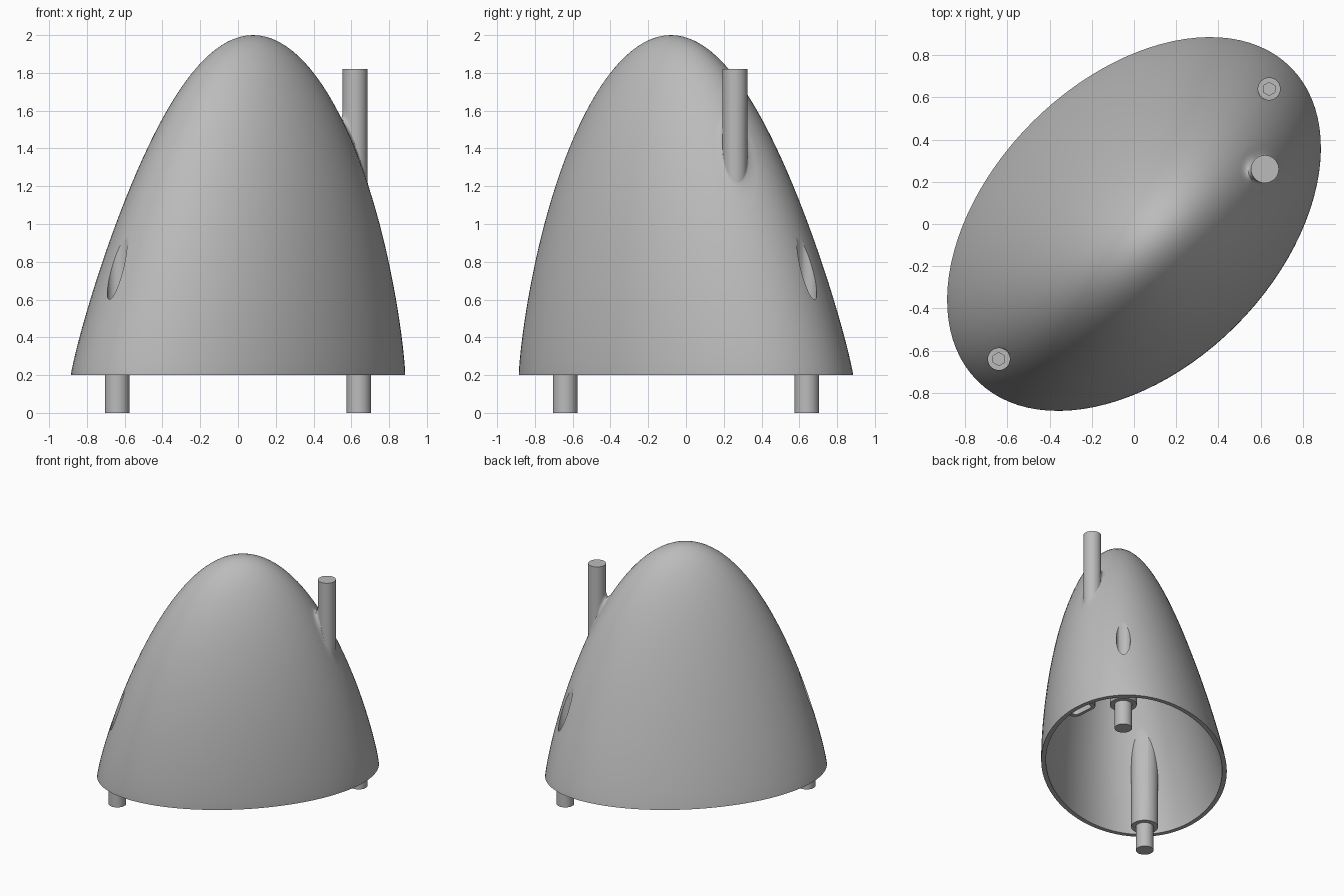
import bpy, bmesh, math
from mathutils import Vector

if "Cube" in bpy.data.objects:
    bpy.data.objects.remove(bpy.data.objects["Cube"])

GREY = (0.5, 0.5, 0.5, 1)
grey = bpy.data.materials.new("plain grey")
grey.use_nodes = True
grey.diffuse_color = GREY
grey.node_tree.nodes["Principled BSDF"].inputs["Base Color"].default_value = GREY

# Dome dimensions: long and short half axes, base height, rise, apex lean
LONG, SHORT, BASE, RISE, LEAN, POWER = 1.05, 0.682, 0.2, 1.8, 0.113, 1.2
R = math.sqrt(0.5)
FOOT = 0.64
TUBE = Vector((0.62, 0.26))


def turned(u, w, z):
    """Point from the dome's own diagonal axes to x, y, z."""
    return ((u + w) * R, (u - w) * R, z)


def finish(name, bm):
    bmesh.ops.recalc_face_normals(bm, faces=bm.faces)
    mesh = bpy.data.meshes.new(name)
    bm.to_mesh(mesh)
    bm.free()
    mesh.materials.append(grey)
    ob = bpy.data.objects.new(name, mesh)
    bpy.context.collection.objects.link(ob)
    return ob


def skin(bm, rows):
    for low, high in zip(rows, rows[1:]):
        for i in range(len(low)):
            j = (i + 1) % len(low)
            bm.faces.new((low[i], low[j], high[j], high[i]))


def dome(name, inset, drop, segments=96, rings=40):
    """Closed solid: leaning elliptical dome; drop pushes its floor lower."""
    bm = bmesh.new()
    rows = []
    levels = [k / rings * math.pi / 2 for k in range(rings)]
    for phi in ([None] if drop else []) + levels:
        z_shift = -drop if phi is None else 0
        phi = phi or 0
        t = (math.sin(phi) ** 2) ** (1 / POWER)
        lean, scale = LEAN * math.sin(t * math.pi / 2), math.cos(phi)
        row = []
        for i in range(segments):
            a = i / segments * math.tau
            row.append(bm.verts.new(turned(
                (LONG - inset) * scale * math.cos(a),
                lean + (SHORT - inset) * scale * math.sin(a),
                BASE + z_shift + (RISE - inset) * t)))
        rows.append(row)
    skin(bm, rows)
    bm.faces.new(rows[0])
    tip = bm.verts.new(turned(0, LEAN, BASE + RISE - inset))
    for i in range(segments):
        bm.faces.new((rows[-1][i], rows[-1][(i + 1) % segments], tip))
    return finish(name, bm)


def surface_z(x, y):
    """Height of the outer dome above a point on the ground."""
    u, w = (x + y) * R, (x - y) * R
    low, high = 0.0, 1.0
    for _ in range(30):
        t = (low + high) / 2
        off = w - LEAN * math.sin(t * math.pi / 2)
        if (u / LONG) ** 2 + (off / SHORT) ** 2 < 1 - t ** POWER:
            low = t
        else:
            high = t
    return BASE + RISE * low


def cylinder(name, x, y, radius, z0, z1, sides=40):
    bm = bmesh.new()
    bmesh.ops.create_cone(bm, cap_ends=True, segments=sides, radius1=radius,
                          radius2=radius, depth=z1 - z0)
    bmesh.ops.translate(bm, vec=(x, y, (z0 + z1) / 2), verts=bm.verts)
    return finish(name, bm)


def capsule(name, length, radius, z0, z1):
    """Upright slot-shaped block lying along the inside of the wall."""
    bm = bmesh.new()
    rows = []
    spin = math.radians(-41)
    for z in (z0, z1):
        row = []
        for i in range(32):
            a = (i + 0.5) / 32 * math.tau
            p = math.cos(a) * radius + math.copysign(length / 2, math.cos(a))
            q = math.sin(a) * radius
            w = 0.32 + p * math.cos(spin) - q * math.sin(spin)
            u = 0.83 + p * math.sin(spin) + q * math.cos(spin)
            row.append(bm.verts.new(turned(u, w, z)))
        rows.append(row)
    skin(bm, rows)
    bm.faces.new(rows[0])
    bm.faces.new(rows[1])
    return finish(name, bm)


def subtract(target, *cutters):
    for cutter in cutters:
        mod = target.modifiers.new("cut", "BOOLEAN")
        mod.operation, mod.solver, mod.object = "DIFFERENCE", "EXACT", cutter
    graph = bpy.context.evaluated_depsgraph_get()
    mesh = bpy.data.meshes.new_from_object(target.evaluated_get(graph))
    target.modifiers.clear()
    target.data = mesh
    for cutter in cutters:
        bpy.data.objects.remove(cutter)


# Hollow shell with two screw bosses and a slotted socket left standing inside
shell = dome("dome_shell", 0, 0)
cavity = dome("cavity_cutter", 0.035, 0.1)
bosses = [cylinder("boss", s * FOOT, s * FOOT, 0.1, 0.2, 1.6) for s in (1, -1)]
subtract(cavity, *bosses, capsule("socket", 0.13, 0.06, 0.22, 0.38))
holes = [capsule("slot", 0.11, 0.035, 0.1, 0.34)]
for s in (1, -1):
    holes.append(cylinder("screw_hole", s * FOOT, s * FOOT, 0.052, 0.54, 1.6))
    holes.append(cylinder("hex_recess", s * FOOT, s * FOOT, 0.031, 0.5, 0.56, 6))
subtract(shell, cavity, *holes)

# Feet
parts = [shell]
for s, side in ((1, "back_left"), (-1, "front_right")):
    parts.append(cylinder(side + "_foot", s * FOOT, s * FOOT, 0.065, 0, 0.23))

# Upright tube
RAD = 0.066
parts.append(cylinder("upright_tube", TUBE.x, TUBE.y, RAD, 1.16, 1.82, 48))

# Rounded fillet between tube and shell
bm = bmesh.new()
rows = []
REACH, STEPS = 0.055, 8
for k in range(STEPS + 1):
    f = k / STEPS
    row = []
    for i in range(48):
        a = i / 48 * math.tau
        d = Vector((math.cos(a), math.sin(a)))
        near, far = TUBE + d * RAD, TUBE + d * (RAD + REACH)
        z_near, z_far = surface_z(*near), surface_z(*far)
        top = Vector((near.x, near.y, max(z_near, z_far) + 0.02))
        corner = Vector((near.x, near.y, z_near))
        end = Vector((far.x, far.y, z_far))
        row.append(bm.verts.new(top * (1 - f) ** 2 + corner * 2 * f * (1 - f) + end * f * f))
    rows.append(row)
skin(bm, rows)
parts.append(finish("tube_fillet", bm))

# Smooth shading with sharp rims
bpy.ops.object.select_all(action="DESELECT")
for ob in parts:
    ob.select_set(True)
bpy.context.view_layer.objects.active = shell
bpy.ops.object.shade_smooth_by_angle(angle=math.radians(35))
